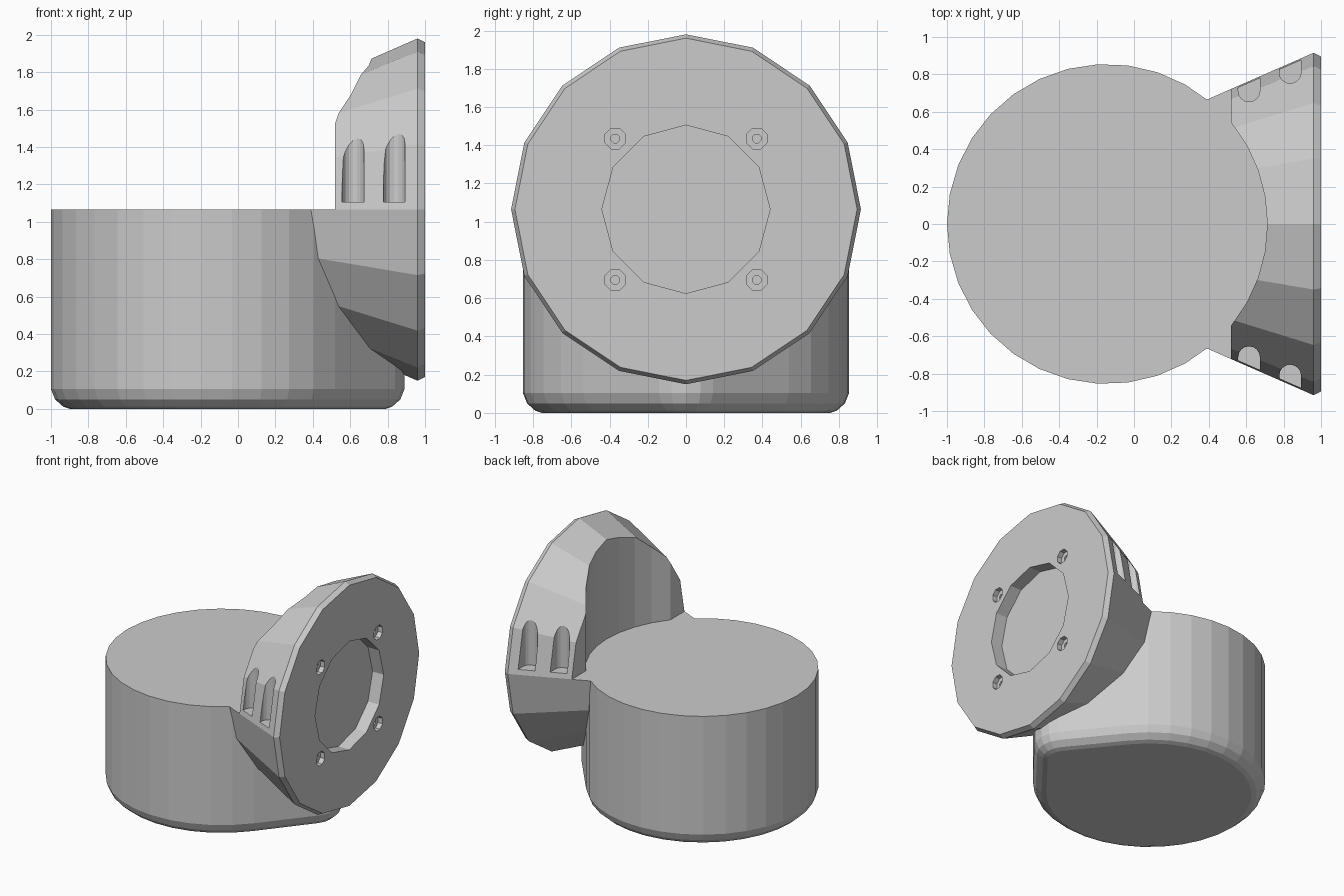
import bpy
from math import sin, cos, pi, radians, acos

if "Cube" in bpy.data.objects:
    bpy.data.objects.remove(bpy.data.objects["Cube"])

AXIS_Z = 1.065                    # height of the flange axis and of the flat top
CX, R = -0.145, 0.855             # main cylinder
NX, NR = 0.664, 0.226             # rounded nose under the flange
TANGENT = acos((R - NR) / (NX - CX))


def loft(name, rings):
    """Closed solid from a stack of rings with equal point counts."""
    n = len(rings[0])
    verts = [p for ring in rings for p in ring]
    faces = [tuple(reversed(range(n))),
             tuple(range(n * (len(rings) - 1), n * len(rings)))]
    for k in range(len(rings) - 1):
        for i in range(n):
            j = (i + 1) % n
            faces.append((k * n + i, k * n + j, (k + 1) * n + j, (k + 1) * n + i))
    mesh = bpy.data.meshes.new(name)
    mesh.from_pydata(verts, [], faces)
    mesh.update()
    obj = bpy.data.objects.new(name, mesh)
    bpy.context.collection.objects.link(obj)
    return obj


def arc(cx, cy, r, a0, a1, n):
    return [(cx + r * cos(a0 + (a1 - a0) * i / n),
             cy + r * sin(a0 + (a1 - a0) * i / n)) for i in range(n + 1)]


def prism(name, outline, z0, z1):
    return loft(name, [[(x, y, z) for x, y in outline] for z in (z0, z1)])


def turned(name, profile, n, y=0.0, z=AXIS_Z, phase=0.0):
    """Solid turned around an axis parallel to x; profile is (x, radius)."""
    return loft(name, [[(x, y + r * cos(2 * pi * i / n + phase),
                         z + r * sin(2 * pi * i / n + phase)) for i in range(n)]
                       for x, r in profile])


def combine(target, other, operation):
    mod = target.modifiers.new(operation, 'BOOLEAN')
    mod.operation = operation
    mod.solver = 'EXACT'
    mod.object = other
    bpy.context.view_layer.objects.active = target
    bpy.ops.object.modifier_apply(modifier=mod.name)
    bpy.data.objects.remove(other, do_unlink=True)


def body_ring(inset, z):
    pts = arc(NX, 0, NR - inset, -TANGENT, TANGENT, 4)
    pts += arc(CX, 0, R - inset, TANGENT, 2 * pi - TANGENT, 26)
    return [(x, y, z) for x, y in pts]


# Round body with rounded bottom edge, made tall and trimmed below
housing = loft("round_housing", [body_ring(0.10, 0), body_ring(0.065, 0.012),
                                 body_ring(0.022, 0.05), body_ring(0, 0.105),
                                 body_ring(0, 1.2)])

# Conical mounting flange with chamfered rim
flange = turned("mounting_flange",
                [(0.3, 0.626), (0.96, 0.915), (1.0, 0.895)], 16)
combine(housing, flange, 'UNION')

# Flat top and round clearance in the back of the flange
clearance = [(-1.3, 1.3), (-1.3, -1.3), (0.52, -1.3)]
clearance += arc(CX, 0, 0.858, -radians(39.2), radians(39.2), 8) + [(0.52, 1.3)]
combine(housing, prism("clearance_cutter", clearance, AXIS_Z, 2.3), 'DIFFERENCE')

# Round recess in the flange face
combine(housing, turned("recess_cutter", [(0.9, 0.44), (1.1, 0.44)], 12), 'DIFFERENCE')

# Counterbored screw holes
for sy in (-1, 1):
    for sz in (-1, 1):
        screw = turned("screw_cutter",
                       [(0.86, 0.024), (0.96, 0.024), (0.9601, 0.058), (1.1, 0.058)],
                       8, sy * 0.37, AXIS_Z + sz * 0.37, pi / 8)
        combine(housing, screw, 'DIFFERENCE')

# Upright access slots on both flanks of the flange
for x, y in ((0.615, 0.712), (0.835, 0.81)):
    for side in (-1, 1):
        slot = arc(x, y, 0.058, pi, 2 * pi, 8) + [(x + 0.058, 1.2), (x - 0.058, 1.2)]
        slot = [(px, py * side) for px, py in slot]
        if side < 0:
            slot.reverse()
        combine(housing, prism("slot_cutter", slot, 1.105, 2.2), 'DIFFERENCE')
